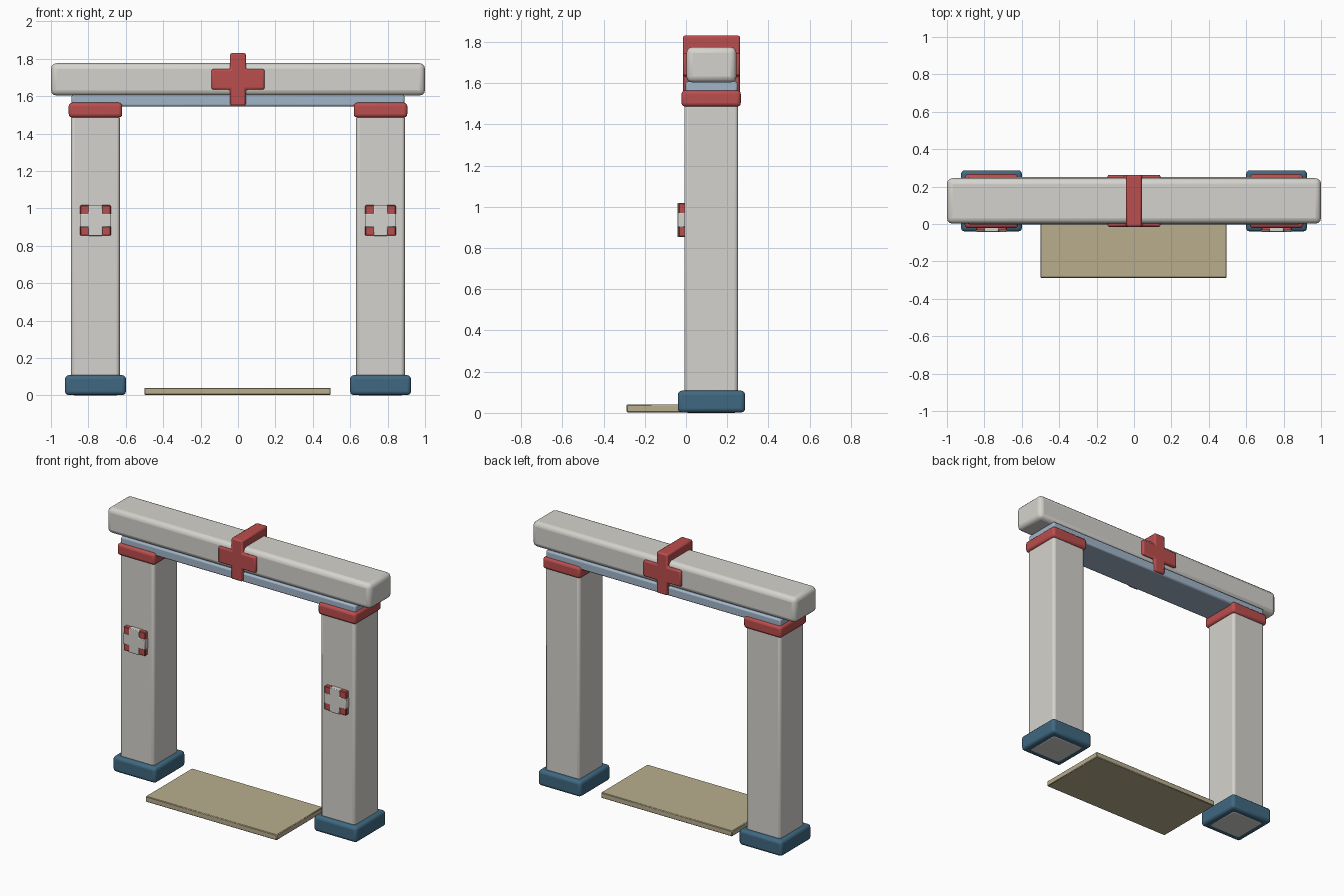
import bpy, bmesh, math

if "Cube" in bpy.data.objects:
    bpy.data.objects.remove(bpy.data.objects["Cube"])

STONE = (0.66, 0.65, 0.61, 1)
RED = (0.5, 0.075, 0.075, 1)
BLUE = (0.05, 0.14, 0.22, 1)
PALE_BLUE = (0.36, 0.46, 0.58, 1)
TAN = (0.48, 0.42, 0.27, 1)
mats = {}


def finish(name, bm, color, bevel, segments):
    me = bpy.data.meshes.new(name)
    bmesh.ops.recalc_face_normals(bm, faces=bm.faces[:])
    bm.to_mesh(me)
    bm.free()
    ob = bpy.data.objects.new(name, me)
    bpy.context.collection.objects.link(ob)
    if color not in mats:
        mats[color] = bpy.data.materials.new("paint_%d" % len(mats))
        mats[color].diffuse_color = color
    me.materials.append(mats[color])
    if bevel:
        mod = ob.modifiers.new("Bevel", 'BEVEL')
        mod.width, mod.segments = bevel, segments
    bpy.ops.object.select_all(action='DESELECT')
    ob.select_set(True)
    bpy.context.view_layer.objects.active = ob
    bpy.ops.object.shade_smooth_by_angle(angle=math.radians(40))
    return ob


def box(name, x, y, z, color, bevel=0.0, segments=3):
    """Rounded box between (min, max) pairs on each axis."""
    bm = bmesh.new()
    bmesh.ops.create_cube(bm, size=1)
    for v in bm.verts:
        v.co = [(a + b) / 2 + c * (b - a) for c, (a, b) in zip(v.co, (x, y, z))]
    return finish(name, bm, color, bevel, segments)


def cross(name, cx, cz, half_w, half_h, arm_w, arm_h, y, color, bevel, dz=0.0):
    """Plus-shaped profile in XZ, extruded along y; dz shifts the side arms."""
    lo, hi = dz - arm_h, dz + arm_h
    pts = [(-arm_w, -half_h), (arm_w, -half_h), (arm_w, lo), (half_w, lo),
           (half_w, hi), (arm_w, hi), (arm_w, half_h), (-arm_w, half_h),
           (-arm_w, hi), (-half_w, hi), (-half_w, lo), (-arm_w, lo)]
    bm = bmesh.new()
    face = bm.faces.new([bm.verts.new((cx + px, y[0], cz + pz)) for px, pz in pts])
    ext = bmesh.ops.extrude_face_region(bm, geom=[face])
    for v in ext["geom"]:
        if isinstance(v, bmesh.types.BMVert):
            v.co.y = y[1]
    return finish(name, bm, color, bevel, 2)


# Two pillars with base, cap and front medallion
for side, s in (("left", -1), ("right", 1)):
    c = s * 0.762
    box(side + "_pillar", (c - 0.13, c + 0.13), (-0.008, 0.253), (0, 1.5), STONE, 0.018)
    box(side + "_base", (c - 0.163, c + 0.163), (-0.04, 0.287), (0.002, 0.108), BLUE, 0.02)
    box(side + "_cap", (c - 0.143, c + 0.143), (-0.022, 0.266), (1.486, 1.565), RED, 0.018)
    box(side + "_medallion", (c - 0.082, c + 0.082), (-0.036, 0.0), (0.855, 1.017), RED, 0.004, 1)
    cross(side + "_medallion_cross", c, 0.936, 0.084, 0.083, 0.037, 0.035,
          (-0.042, 0.0), STONE, 0.004)

# Lintel, the strip beneath it and the wrapped cross
box("lintel", (-1, 1), (0.002, 0.245), (1.603, 1.776), STONE, 0.03)
box("lintel_strip", (-0.89, 0.89), (-0.002, 0.25), (1.545, 1.607), PALE_BLUE, 0.01, 2)
cross("lintel_cross", 0, 1.69, 0.142, 0.141, 0.042, 0.055, (-0.015, 0.263), RED, 0.01)

# Doorstep slab
box("doorstep", (-0.5, 0.495), (-0.288, 0.215), (0.003, 0.041), TAN, 0.004, 1)

for m in bpy.data.materials:
    if m.users and not m.is_grease_pencil:
        m.use_nodes = True
        m.node_tree.nodes["Principled BSDF"].inputs["Base Color"].default_value = m.diffuse_color
